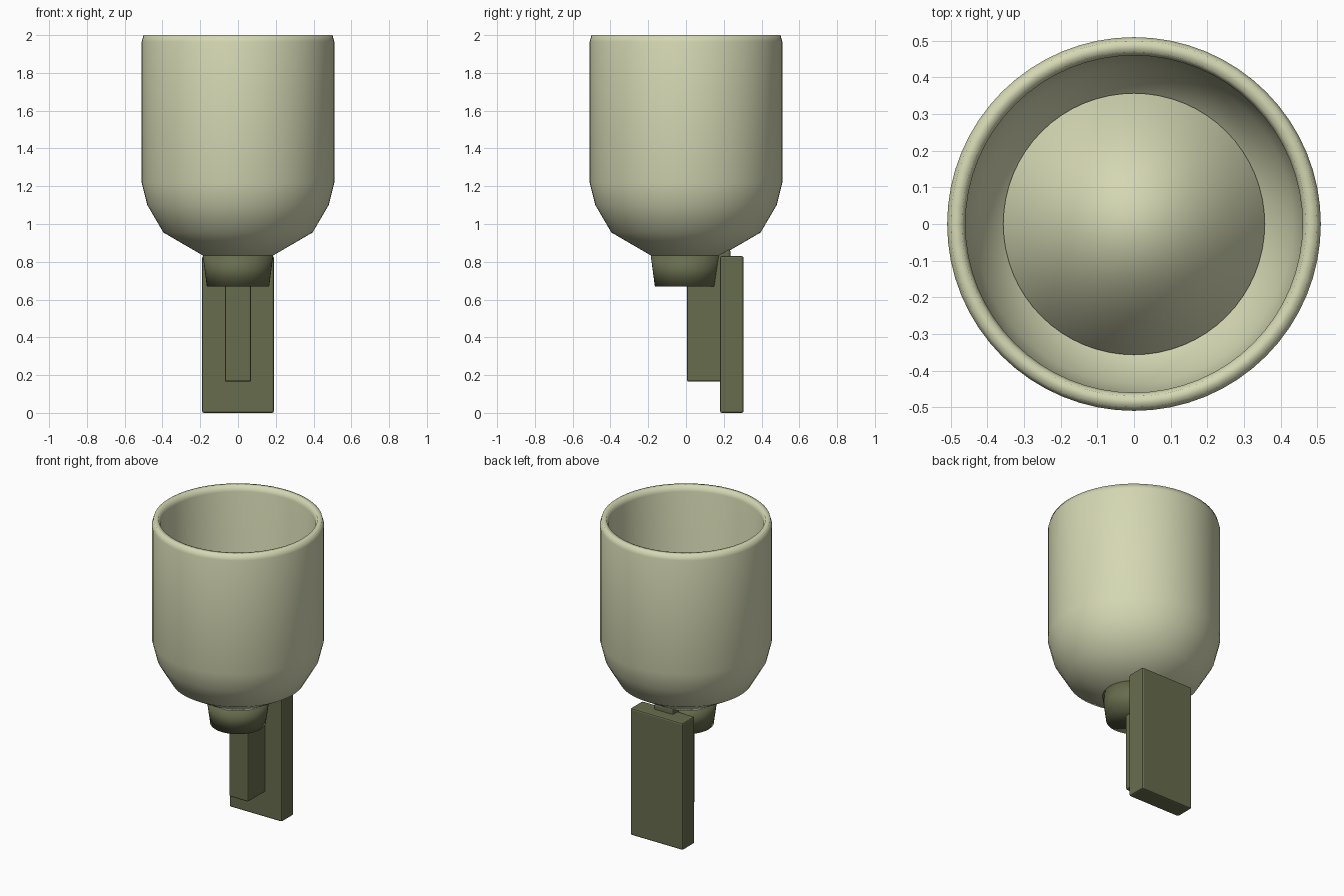
import bpy, bmesh, math

if "Cube" in bpy.data.objects:
    bpy.data.objects.remove(bpy.data.objects["Cube"])


def material(name, rgb):
    m = bpy.data.materials.new(name)
    m.diffuse_color = (*rgb, 1)
    m.use_nodes = True
    m.node_tree.nodes["Principled BSDF"].inputs["Base Color"].default_value = m.diffuse_color
    return m


CREAM = material("pale_sage", (0.66, 0.68, 0.45))
OLIVE = material("dark_olive", (0.137, 0.152, 0.075))


def finish(name, bm, mat, smooth):
    bmesh.ops.recalc_face_normals(bm, faces=bm.faces)
    for f in bm.faces:
        f.smooth = smooth
    me = bpy.data.meshes.new(name)
    bm.to_mesh(me)
    bm.free()
    me.materials.append(mat)
    ob = bpy.data.objects.new(name, me)
    bpy.context.collection.objects.link(ob)
    return ob


def lathe(name, profile, mat, segments=64):
    """Spin a list of (radius, z) points; open ends are capped."""
    bm = bmesh.new()
    rings = []
    for r, z in profile:
        rings.append([bm.verts.new((r * math.cos(2 * math.pi * i / segments),
                                    r * math.sin(2 * math.pi * i / segments), z))
                      for i in range(segments)])
    for a, b in zip(rings, rings[1:]):
        for i in range(segments):
            j = (i + 1) % segments
            bm.faces.new((a[i], a[j], b[j], b[i]))
    bm.faces.new(rings[0])
    bm.faces.new(rings[-1])
    return finish(name, bm, mat, True)


def box(name, lo, hi, mat, bevel=0.01):
    bm = bmesh.new()
    bmesh.ops.create_cube(bm, size=1)
    for v in bm.verts:
        v.co = [(l + h) / 2 + c * (h - l) for l, h, c in zip(lo, hi, v.co)]
    bmesh.ops.bevel(bm, geom=bm.edges[:], offset=bevel, segments=2,
                    profile=0.5, affect='EDGES')
    return finish(name, bm, mat, False)


# Hollow cup: outside from the bottom up, over the rim, down the inside
lathe("cup", [(0.18, 0.83), (0.395, 0.955), (0.48, 1.10), (0.51, 1.22),
              (0.51, 1.965), (0.50, 2.0), (0.47, 2.0), (0.46, 1.965),
              (0.46, 1.235), (0.435, 1.12), (0.355, 0.985), (0.16, 0.875)], CREAM)

# Disc lying in the bottom of the cup
lathe("cup_floor", [(0.33, 0.95), (0.357, 1.0)], CREAM)

# Tapered collar under the cup
lathe("collar", [(0.165, 0.67), (0.187, 0.835)], OLIVE, 48)

# Wall plate and the arm that joins it to the collar
box("back_plate", (-0.19, 0.18, 0.0), (0.19, 0.305, 0.83), OLIVE)
box("support_arm", (-0.07, 0.005, 0.165), (0.07, 0.235, 0.865), OLIVE)
